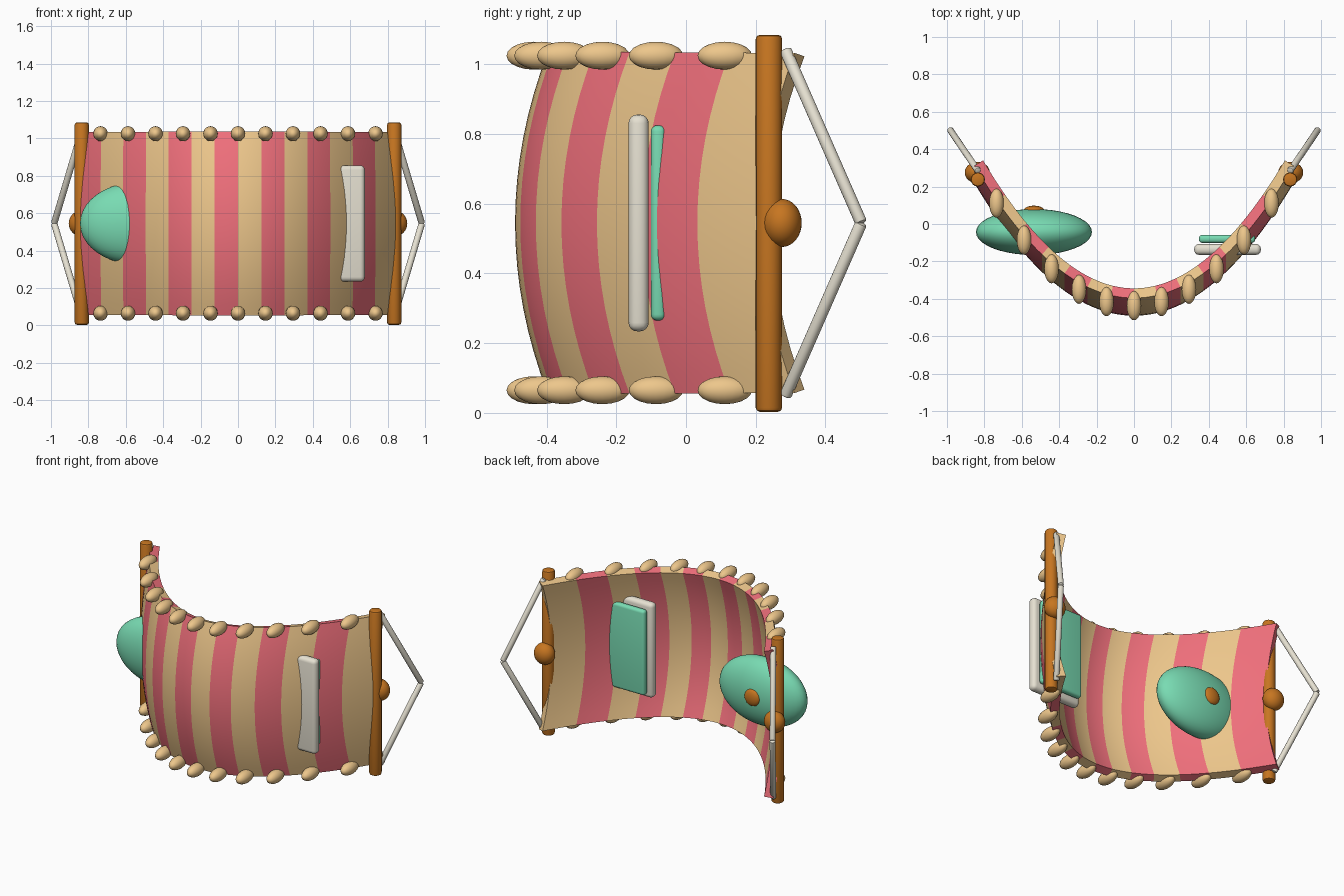
import bpy, bmesh, math
from mathutils import Vector

if "Cube" in bpy.data.objects:
    bpy.data.objects.remove(bpy.data.objects["Cube"])

def mat(name, rgb):
    m = bpy.data.materials.new(name)
    m.diffuse_color = (*rgb, 1)
    m.use_nodes = True
    m.node_tree.nodes["Principled BSDF"].inputs["Base Color"].default_value = m.diffuse_color
    return m

TAN = mat("tan", (0.85, 0.57, 0.26))
PINK = mat("pink", (0.87, 0.16, 0.20))
WOOD = mat("wood", (0.57, 0.18, 0.015))
TEAL = mat("teal", (0.19, 0.71, 0.45))
CREAM = mat("cream", (0.79, 0.75, 0.64))
MID = 0.545

def finish(name, material=None, bevel=0, segs=3, angle=35):
    o = bpy.context.object
    o.name = name
    if material:
        o.data.materials.append(material)
    if bevel:
        b = o.modifiers.new("bevel", 'BEVEL')
        b.width, b.segments = bevel, segs
        b.limit_method, b.angle_limit = 'ANGLE', math.radians(40)
        bpy.ops.object.modifier_apply(modifier=b.name)
    bpy.ops.object.shade_smooth_by_angle(angle=math.radians(angle))
    return o

def ellipsoid(name, loc, radii, material, segs=32):
    bpy.ops.mesh.primitive_uv_sphere_add(segments=segs, ring_count=segs // 2, location=loc)
    bpy.context.object.scale = radii
    bpy.ops.object.transform_apply(location=False, rotation=False, scale=True)
    return finish(name, material)

def rod(name, a, b, r, material, bevel):
    a, b = Vector(a), Vector(b)
    d = b - a
    bpy.ops.mesh.primitive_cylinder_add(vertices=16, radius=r, depth=d.length, location=(a + b) / 2,
                                        rotation=d.to_track_quat('Z', 'Y').to_euler())
    return finish(name, material, bevel, 2)

def slab(name, lo, hi, bevel, material):
    lo, hi = Vector(lo), Vector(hi)
    bpy.ops.mesh.primitive_cube_add(size=1, location=(lo + hi) / 2)
    bpy.context.object.scale = hi - lo
    bpy.ops.object.transform_apply(location=False, rotation=False, scale=True)
    return finish(name, material, bevel, 4)

# Striped cloth: parabolic sag along x, gentle bulge across its width
STRIPES, SUB, ROWS = 14, 4, 16
cols = STRIPES * SUB
bm = bmesh.new()
grid = []
for i in range(cols + 1):
    x = -0.83 + 1.66 * i / cols
    row = []
    for j in range(ROWS + 1):
        t = -1 + 2 * j / ROWS
        row.append(bm.verts.new((x, -0.37 + 1.01 * x * x - 0.093 * (1 - t * t), MID + 0.483 * t)))
    grid.append(row)
for i in range(cols):
    for j in range(ROWS):
        f = bm.faces.new((grid[i][j], grid[i + 1][j], grid[i + 1][j + 1], grid[i][j + 1]))
        f.material_index = (i // SUB) % 2
me = bpy.data.meshes.new("cloth")
bm.to_mesh(me)
bm.free()
cloth = bpy.data.objects.new("cloth", me)
bpy.context.collection.objects.link(cloth)
me.materials.append(PINK)
me.materials.append(TAN)
bpy.context.view_layer.objects.active = cloth
cloth.select_set(True)
s = cloth.modifiers.new("thickness", 'SOLIDIFY')
s.thickness, s.offset = 0.055, 0
bpy.ops.object.modifier_apply(modifier=s.name)
finish("cloth")

# Fringe tassels along both long edges
for i in range(11):
    x = (i - 5) * 0.147
    for edge, z in (("lower", 0.065), ("upper", 1.025)):
        ellipsoid(f"{edge}_tassel_{i + 1}", (x, -0.437 + 1.015 * x * x, z), (0.039, 0.078, 0.04), TAN, 20)

# Spreader bars, knobs and hanging ropes at each end
for side, n in ((-1, "left"), (1, "right")):
    rod(f"{n}_spreader_bar", (side * 0.835, 0.238, 0.003), (side * 0.835, 0.238, 1.085), 0.038, WOOD, 0.012)
    ellipsoid(f"{n}_knob", (side * 0.838, 0.275, MID), (0.067, 0.057, 0.069), WOOD)
    for sz, p in ((-1, "lower"), (1, "upper")):
        rod(f"{n}_{p}_rope", (side * 0.835, 0.285, MID + sz * 0.497),
            (side * 0.983, 0.503, MID), 0.0175, CREAM, 0.006)

# Pillow with its button
ellipsoid("pillow", (-0.535, -0.043, MID), (0.31, 0.123, 0.22), TEAL, 40)
ellipsoid("pillow_button", (-0.535, 0.073, MID), (0.055, 0.025, 0.055), WOOD)

# Book: pages block and cover
slab("book_pages", (0.322, -0.165, 0.234), (0.678, -0.107, 0.856), 0.025, CREAM)
slab("book_cover", (0.347, -0.101, 0.265), (0.648, -0.058, 0.825), 0.018, TEAL)
